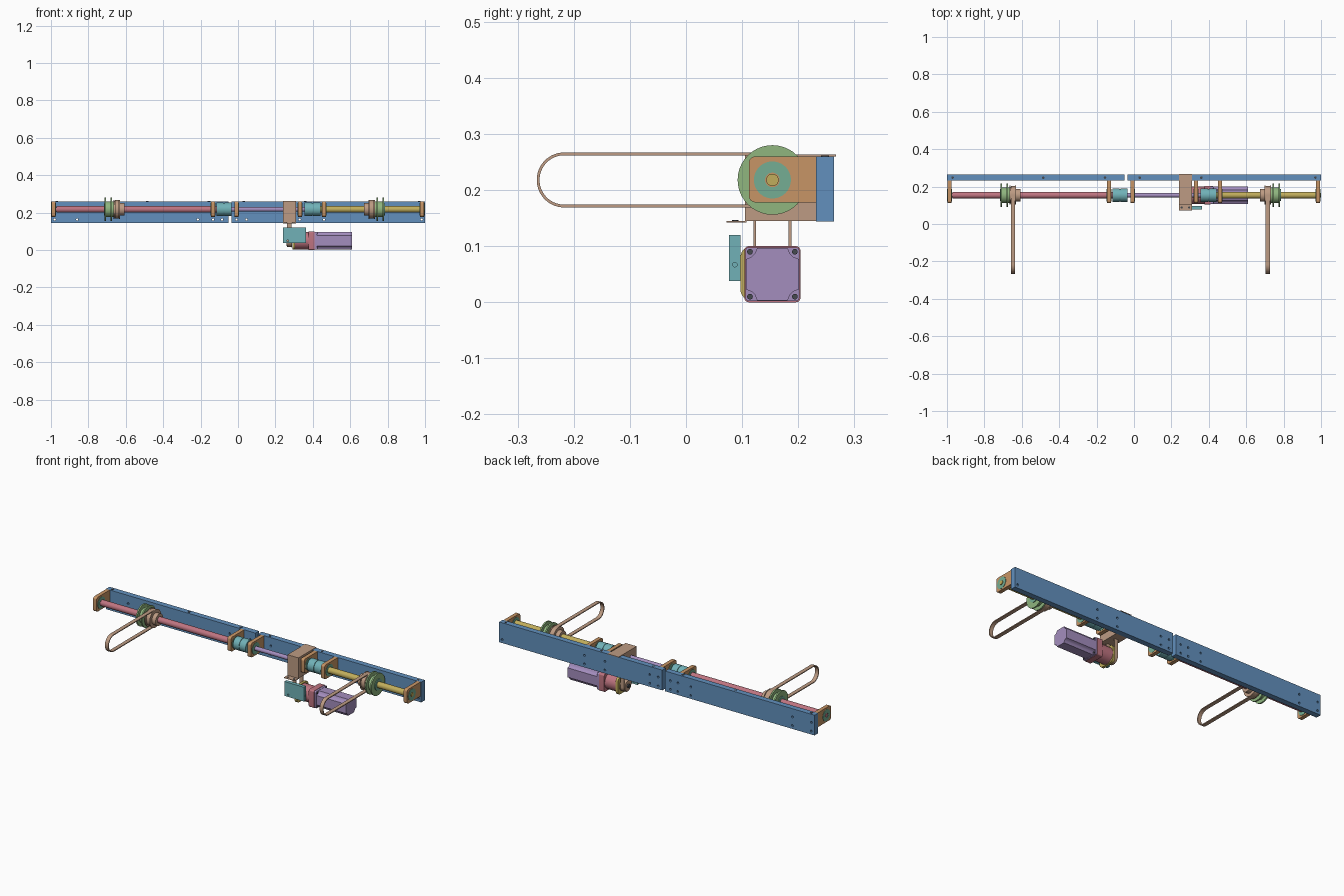
import bpy, bmesh
from math import sin, cos, pi, radians

if "Cube" in bpy.data.objects:
    bpy.data.objects.remove(bpy.data.objects["Cube"], do_unlink=True)


def material(name, *rgb):
    mat = bpy.data.materials.new(name)
    color = [(c / 255) ** 2.2 for c in rgb] + [1]
    mat.use_nodes = True
    mat.diffuse_color = color
    mat.node_tree.nodes["Principled BSDF"].inputs["Base Color"].default_value = color
    return mat


BLUE = material("steel blue", 98, 143, 188)
ORANGE = material("warm orange", 198, 148, 102)
TAN = material("tan", 188, 154, 130)
PINK = material("dusty pink", 190, 116, 128)
PURPLE = material("soft purple", 162, 140, 188)
YELLOW = material("olive yellow", 192, 172, 92)
TEAL = material("teal", 112, 176, 182)
GREEN = material("leaf green", 142, 180, 126)
SEA = material("sea green", 116, 172, 146)
DARK = material("dark steel", 70, 74, 80)

SHAFT = (0.154, 0.218)   # main axis, y and z
MOTOR = (0.154, 0.05)    # motor axis, y and z
parts = []


def finish(name, bm, mat):
    bmesh.ops.recalc_face_normals(bm, faces=bm.faces)
    mesh = bpy.data.meshes.new(name)
    bm.to_mesh(mesh)
    bm.free()
    mesh.materials.append(mat)
    obj = bpy.data.objects.new(name, mesh)
    bpy.context.collection.objects.link(obj)
    parts.append(obj)
    return obj


def prism(name, outline, x0, x1, mat, hole=None):
    """Extrude a y-z outline along x, with an optional matching inner outline."""
    bm = bmesh.new()
    n = len(outline)

    def ring(points, x):
        return [bm.verts.new((x, y, z)) for y, z in points]

    def bridge(a, b):
        for i in range(n):
            bm.faces.new((a[i], a[(i + 1) % n], b[(i + 1) % n], b[i]))

    a, b = ring(outline, x0), ring(outline, x1)
    bridge(a, b)
    if hole:
        c, d = ring(hole, x0), ring(hole, x1)
        bridge(c, d)
        bridge(a, c)
        bridge(b, d)
    else:
        bm.faces.new(a)
        bm.faces.new(b)
    return finish(name, bm, mat)


def circle(center, r, n=40):
    return [(center[0] + r * cos(2 * pi * i / n), center[1] + r * sin(2 * pi * i / n))
            for i in range(n)]


def rounded(y0, y1, z0, z1, r, steps=6):
    pts = []
    corners = ((y1 - r, z1 - r), (y0 + r, z1 - r), (y0 + r, z0 + r), (y1 - r, z0 + r))
    for k, (y, z) in enumerate(corners):
        for i in range(steps + 1):
            a = (k + i / steps) * pi / 2
            pts.append((y + r * cos(a), z + r * sin(a)))
    return pts


def disc(name, center, r, x0, x1, mat):
    return prism(name, circle(center, r), x0, x1, mat)


def tube(name, center, r, inner, x0, x1, mat):
    return prism(name, circle(center, r), x0, x1, mat, circle(center, inner))


def box(name, x0, x1, y0, y1, z0, z1, mat):
    return prism(name, [(y0, z0), (y1, z0), (y1, z1), (y0, z1)], x0, x1, mat)


def belt(name, y0, y1, z0, z1, x0, x1):
    r, t = min(y1 - y0, z1 - z0) / 2 - 0.0001, 0.005
    prism(name, rounded(y0, y1, z0, z1, r, 14), x0, x1, TAN,
          rounded(y0 + t, y1 - t, z0 + t, z1 - t, r - t, 14))


def drill(obj, axis, holes, r=0.006):
    """Cut small round holes along one axis at the given points."""
    bm = bmesh.new()
    for p in holes:
        made = bmesh.ops.create_cone(bm, cap_ends=True, segments=12, radius1=r,
                                     radius2=r, depth=0.1)["verts"]
        for v in made:
            x, y, z = v.co
            v.co = (x, z, y) if axis == "y" else (z, x, y)
            v.co.x, v.co.y, v.co.z = (v.co.x + p[0], v.co.y + p[1], v.co.z + p[2])
    cutter = finish("hole_cutter", bm, DARK)
    parts.remove(cutter)
    mod = obj.modifiers.new("holes", "BOOLEAN")
    mod.object, mod.solver = cutter, "EXACT"
    bpy.context.view_layer.objects.active = obj
    bpy.ops.object.modifier_apply(modifier=mod.name)
    bpy.data.objects.remove(cutter, do_unlink=True)


# Two back beams with drilled holes and top screws
beams = (("right_beam", -1, -0.052, (-0.98, -0.86, -0.215, -0.133, -0.085)),
         ("left_beam", -0.034, 1, (-0.008, 0.045, 0.33, 0.46, 0.982)))
for name, x0, x1, holes in beams:
    beam = box(name, x0, x1, 0.232, 0.264, 0.144, 0.26, BLUE)
    drill(beam, "y", [(x, 0.248, z) for x in holes for z in (0.163, 0.213)])
for x in (-0.97, -0.485, -0.155, 0.03, 0.36, 0.97):
    bm = bmesh.new()
    bmesh.ops.create_cone(bm, cap_ends=True, segments=12, radius1=0.007, radius2=0.007, depth=0.002)
    bmesh.ops.translate(bm, verts=bm.verts, vec=(x, 0.248, 0.2605))
    finish("beam_screw", bm, DARK)

# Bearing blocks, rounded toward the front
for x in (-0.987, -0.134, -0.007, 0.331, 0.46, 0.984):
    outline = rounded(0.112, 0.232, 0.178, 0.26, 0.012)
    outline = [(0.232 if y > 0.2 else y, z if y < 0.2 else (0.26 if z > 0.218 else 0.178))
               for y, z in outline]
    outline = list(dict.fromkeys(outline))
    prism("bearing_block", outline, x - 0.011, x + 0.011, ORANGE)
    tube("bearing", SHAFT, 0.033, 0.013, x - 0.013, x + 0.013, SEA)

# Shafts and couplings
disc("right_shaft", SHAFT, 0.0175, -0.97, -0.1, PINK)
disc("right_shaft_tip", SHAFT, 0.011, -1, -0.97, PINK)
disc("middle_shaft", SHAFT, 0.012, -0.05, 0.38, PURPLE)
disc("left_shaft", SHAFT, 0.0175, 0.42, 0.97, YELLOW)
disc("left_shaft_tip", SHAFT, 0.011, 0.97, 1, YELLOW)
for x0, x1 in ((-0.115, -0.035), (0.355, 0.442)):
    mid = (x0 + x1) / 2
    disc("coupling_half", SHAFT, 0.036, x0, mid - 0.002, TEAL)
    disc("coupling_half", SHAFT, 0.036, mid + 0.002, x1, TEAL)
    disc("coupling_insert", SHAFT, 0.033, mid - 0.002, mid + 0.002, TEAL)

# Mirrored clutch and belt pulley sets
for x, side in ((-0.647, -1), (0.715, 1)):
    def stack(name, r, a, b, mat):
        disc(name, SHAFT, r, *sorted((x + side * a, x + side * b)), mat)

    stack("pulley_hub", 0.034, -0.04, -0.012, TAN)
    stack("pulley_flange", 0.051, -0.016, -0.012, TAN)
    stack("pulley_drum", 0.044, -0.012, 0.012, TAN)
    stack("pulley_flange", 0.051, 0.012, 0.018, TAN)
    stack("clutch_hub", 0.042, 0.018, 0.066, GREEN)
    stack("clutch_flange", 0.062, 0.026, 0.034, GREEN)
    stack("clutch_flange", 0.062, 0.058, 0.066, GREEN)
    stack("clutch_collar", 0.032, 0.066, 0.07, SEA)
    belt("long_belt", -0.266, 0.203, 0.169, 0.267, x - 0.011, x + 0.011)

# Drive housing with thin top and bottom flanges
box("drive_housing", 0.24, 0.31, 0.105, 0.232, 0.145, 0.26, TAN)
box("housing_top_plate", 0.24, 0.31, 0.105, 0.267, 0.26, 0.263, TAN)
box("housing_lip", 0.24, 0.31, 0.072, 0.108, 0.142, 0.145, TAN)
for x in (0.255, 0.295):
    bm = bmesh.new()
    bmesh.ops.create_cone(bm, cap_ends=True, segments=12, radius1=0.006, radius2=0.006, depth=0.002)
    bmesh.ops.translate(bm, verts=bm.verts, vec=(x, 0.088, 0.1455))
    finish("lip_screw", bm, DARK)

# Drive belt and motor pulley
belt("drive_belt", 0.12, 0.188, 0.016, 0.25, 0.263, 0.285)
disc("motor_pulley", MOTOR, 0.029, 0.26, 0.288, TAN)
disc("motor_pulley_flange", MOTOR, 0.036, 0.286, 0.289, TAN)
disc("motor_shaft", MOTOR, 0.01, 0.252, 0.31, DARK)

# Motor bracket and mounting plate
bracket = box("motor_bracket", 0.24, 0.364, 0.077, 0.097, 0.038, 0.12, TEAL)
drill(bracket, "x", [(0.364, 0.087, z) for z in (0.067, 0.107)], 0.004)
drill(bracket, "y", [(x, 0.087, 0.05) for x in (0.265, 0.34)], 0.005)
prism("mounting_plate", rounded(0.097, 0.2, 0.003, 0.1, 0.02), 0.291, 0.306, YELLOW)

# Gearbox and motor
disc("gearbox_drum", MOTOR, 0.046, 0.306, 0.376, PINK)
prism("gearbox_flange", rounded(0.104, 0.204, 0, 0.1, 0.008), 0.376, 0.41, PINK)
prism("motor_flange", rounded(0.106, 0.202, 0.002, 0.098, 0.006), 0.41, 0.422, PURPLE)
c, h = 0.02, 0.047
corner = [(h - c, h), (h - c * 0.8, h - c * 0.5), (h - c * 0.5, h - c * 0.8), (h, h - c)]
body = []
for sy, sz in ((1, 1), (1, -1), (-1, -1), (-1, 1)):
    turn = corner if sy * sz > 0 else corner[::-1]
    body += [(MOTOR[0] + sy * y, MOTOR[1] + sz * z) for y, z in turn]
prism("motor_body", body, 0.422, 0.61, PURPLE)
for sy in (-1, 1):
    for sz in (-1, 1):
        disc("motor_bolt", (MOTOR[0] + sy * 0.04, MOTOR[1] + sz * 0.04), 0.005, 0.42, 0.426, DARK)

# Smooth round sides, keep sharp edges
bpy.ops.object.select_all(action="DESELECT")
for obj in parts:
    obj.select_set(True)
bpy.context.view_layer.objects.active = parts[0]
bpy.ops.object.shade_smooth_by_angle(angle=radians(30))
